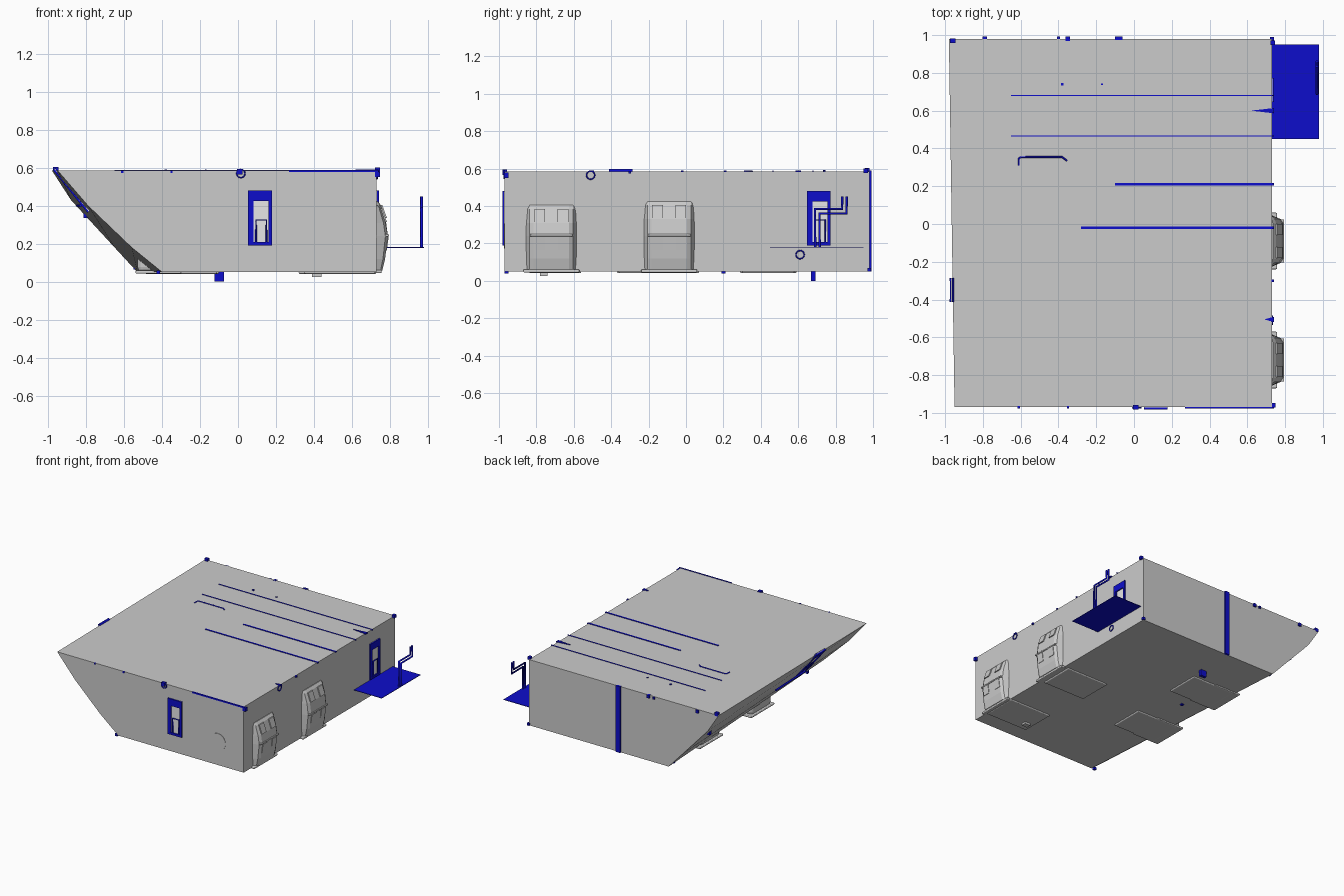
import bpy, bmesh, math
from mathutils import Vector, Matrix

if "Cube" in bpy.data.objects:
    bpy.data.objects.remove(bpy.data.objects["Cube"])


def material(name, rgb):
    m = bpy.data.materials.new(name)
    m.use_nodes = True
    m.diffuse_color = (*rgb, 1)
    m.node_tree.nodes["Principled BSDF"].inputs["Base Color"].default_value = (*rgb, 1)
    return m


GREY = material("hull grey", (0.6, 0.6, 0.6))
BLUE = material("fitting blue", (0.004, 0.004, 0.6))
PALE = material("window white", (0.9, 0.9, 0.9))


def finish(name, bm, mat):
    bmesh.ops.recalc_face_normals(bm, faces=bm.faces)
    me = bpy.data.meshes.new(name)
    bm.to_mesh(me)
    bm.free()
    me.materials.append(mat)
    ob = bpy.data.objects.new(name, me)
    bpy.context.collection.objects.link(ob)
    return ob


def box(name, x, y, z, mat=BLUE, bevel=0):
    """Box from (low, high) ranges on each axis."""
    bm = bmesh.new()
    bmesh.ops.create_cube(bm, size=1)
    for v in bm.verts:
        v.co = [(r[0] + r[1]) / 2 + c * (r[1] - r[0]) for r, c in zip((x, y, z), v.co)]
    ob = finish(name, bm, mat)
    if bevel:
        mod = ob.modifiers.new("Bevel", "BEVEL")
        mod.width, mod.segments = bevel, 3
    return ob


def loft(name, rings, mat):
    """Skin between matching closed rings and cap both ends."""
    bm = bmesh.new()
    loops = [[bm.verts.new(p) for p in ring] for ring in rings]
    for a, b in zip(loops, loops[1:]):
        for i in range(len(a)):
            j = (i + 1) % len(a)
            bm.faces.new((a[i], a[j], b[j], b[i]))
    bm.faces.new(loops[0])
    bm.faces.new(loops[-1])
    return finish(name, bm, mat)


def tube(name, points, radius, mat=BLUE, closed=False):
    cu = bpy.data.curves.new(name, "CURVE")
    cu.dimensions = "3D"
    cu.bevel_depth, cu.bevel_resolution, cu.use_fill_caps = radius, 1, True
    sp = cu.splines.new("POLY")
    sp.points.add(len(points) - 1)
    for p, co in zip(sp.points, points):
        p.co = (*co, 1)
    sp.use_cyclic_u = closed
    cu.materials.append(mat)
    ob = bpy.data.objects.new(name, cu)
    bpy.context.collection.objects.link(ob)
    return ob


def ring(name, center, normal_axis, r=0.022):
    u, v = [Vector(e) for i, e in enumerate(Matrix.Identity(3)) if i != normal_axis]
    pts = [Vector(center) + r * (math.cos(a) * u + math.sin(a) * v)
           for a in (k * math.tau / 16 for k in range(16))]
    tube(name, pts, 0.004, closed=True)


# Hull: a box whose -x side slopes inwards towards the floor
FLOOR, ROOF, SIDE, FRONT, BACK = 0.05, 0.585, 0.73, -0.97, 0.98
front_edge = [(-0.95, ROOF), (-0.79, 0.40), (-0.56, 0.18), (-0.40, FLOOR)]
back_edge = [(-0.98, ROOF), (-0.88, 0.43), (-0.65, 0.18), (-0.53, FLOOR)]
right_edge = [(SIDE, FLOOR), (SIDE, ROOF)]
loft("hull", [[(x, y, z) for x, z in edge + right_edge]
              for edge, y in ((front_edge, FRONT), (back_edge, BACK))], GREY)

# Round hatch on the front
bm = bmesh.new()
bmesh.ops.create_cone(bm, cap_ends=True, segments=32, radius1=0.068, radius2=0.068, depth=0.006,
                      matrix=Matrix.Translation((0.5, FRONT, 0.24)) @ Matrix.Rotation(math.pi / 2, 4, "X"))
finish("front_hatch", bm, GREY)

# Bulging pods on the +x side
pod_profile = [(0.70, 0.055), (0.76, 0.06), (0.775, 0.12), (0.79, 0.24), (0.778, 0.31),
               (0.752, 0.385), (0.735, 0.405), (0.70, 0.405)]
for n, (yc, lift) in enumerate(((-0.72, 0), (-0.09, 0.02))):
    rows = []
    for t, s in ((-1, 0.35), (-0.86, 0.85), (-0.7, 1), (0.7, 1), (0.86, 0.85), (1, 0.35)):
        rows.append([(0.70 + (x - 0.70) * s, yc + t * 0.135, z + lift * (z > 0.3))
                     for x, z in pod_profile])
    loft(f"pod_{n}", rows, GREY)
    box(f"pod_seam_{n}", (0.70, 0.795), (yc - 0.115, yc + 0.115), (0.237, 0.25), GREY, 0.004)
    box(f"pod_flange_{n}", (0.72, 0.757), (yc - 0.15, yc + 0.15), (0.045, 0.062), GREY, 0.006)
    for side in (-1, 1):
        y = yc + side * 0.062
        for level, (z0, z1, x0, x1) in enumerate(((0.165, 0.235, 0.781, 0.791),
                                                  (0.315 + lift, 0.385 + lift, 0.782, 0.757))):
            # Panels lie along the local slope of the pod
            loft(f"pod_panel_{n}_{level}_{side}",
                 [[(x + d, y + s * 0.029, z) for x, z, d in
                   ((x0, z0, -0.02), (x0, z0, 0.003), (x1, z1, 0.003), (x1, z1, -0.02))]
                  for s in (-1, 1)], GREY)

# Pod bases under the floor, and pods that break through the sloped side
for n, (x, y) in enumerate(((0.51, -0.07), (0.54, -0.70), (-0.29, 0.44), (-0.30, -0.22))):
    box(f"pod_base_{n}", (x - 0.19, x + 0.19), (y - 0.14, y + 0.14), (0.041, 0.06), GREY, 0.008)
    if x < 0:
        box(f"slope_pod_{n}", (-0.53, -0.3), (y - 0.13, y + 0.13), (0.048, 0.17), GREY, 0.03)
        box(f"slope_pod_rim_{n}", (-0.54, -0.3), (y - 0.15, y + 0.15), (0.042, 0.058), GREY, 0.006)
box("floor_wedge", (0.39, 0.44), (-0.78, -0.74), (0.025, 0.055), GREY)


def door(name, matrix):
    """Door frame in local xz, facing local -y."""
    w, h, t = 0.063, 0.145, 0.016
    parts = [box(name + "_glass", (-w, w), (-0.002, 0.002), (-h, h), PALE)]
    for s in (-1, 1):
        parts.append(box(f"{name}_jamb_{s}", sorted((s * w, s * (w - t))), (-0.012, 0.004), (-h, h)))
    parts.append(box(name + "_head", (-w, w), (-0.0115, 0.004), (h - 0.055, h)))
    parts.append(box(name + "_sill", (-w, w), (-0.0115, 0.004), (-h, -h + 0.018)))
    parts.append(box(name + "_bar", (-w, -w + 0.03), (-0.009, 0.003), (-h, h)))
    parts.append(tube(name + "_handle", [(-0.02, -0.006, -h), (-0.02, -0.006, -0.01),
                                         (0.035, -0.006, -0.01), (0.035, -0.006, -h)], 0.005))
    for p in parts:
        p.matrix_world = matrix


# Doors on the front, the +x side and the slope
door("front_door", Matrix.Translation((0.115, FRONT, 0.335)))
door("side_door", Matrix.Translation((SIDE, 0.71, 0.335)) @ Matrix.Rotation(math.pi / 2, 4, "Z"))
door("slope_door", Matrix.Translation((-0.875, -0.35, 0.483))
     @ Matrix.Rotation(math.radians(-39), 4, "Y") @ Matrix.Rotation(-math.pi / 2, 4, "Z"))
tube("slope_rail", [(-0.83, -0.35, 0.40), (-0.845, 0.05, 0.40)], 0.008)

# Landing and its double cranked rail
box("landing", (SIDE, 0.98), (0.45, 0.95), (0.178, 0.182))
for n, d in enumerate((0, 0.024)):
    tube(f"landing_rail_{n}", [(0.968, 0.69 + d, 0.18), (0.968, 0.69 + d, 0.385 - d),
                               (0.968, 0.835 + d, 0.385 - d), (0.968, 0.835 + d, 0.45)], 0.008)

# Roof lines and roof handle
for n, (x, y, w) in enumerate(((-0.65, 0.68, 0.003), (-0.65, 0.465, 0.003),
                               (-0.10, 0.21, 0.006), (-0.28, -0.02, 0.006))):
    box(f"roof_line_{n}", (x, SIDE + 0.01), (y - w, y + w), (ROOF - 0.004, ROOF + 0.004))
tube("roof_handle", [(-0.61, 0.31, ROOF), (-0.61, 0.345, ROOF), (-0.60, 0.354, ROOF),
                     (-0.38, 0.354, ROOF), (-0.355, 0.335, ROOF)], 0.005)
box("roof_front_strip", (0.27, 0.74), (FRONT - 0.006, FRONT + 0.002), (ROOF - 0.008, ROOF + 0.004))
box("back_post", (-0.10, -0.06), (BACK - 0.005, BACK + 0.012), (FLOOR, ROOF + 0.004))

# Pointed markers on the roof edge
for n, (x, y, length) in enumerate(((0.62, 0.60, 0.12), (0.69, -0.505, 0.05))):
    loft(f"roof_marker_{n}", [[(x, y, z), (x + length, y - 0.014, z), (x + length, y + 0.014, z)]
                              for z in (ROOF - 0.004, ROOF + 0.006)], BLUE)

# Rings
ring("front_ring", (0.015, FRONT - 0.003, 0.57), 1)
ring("side_ring_upper", (SIDE + 0.003, -0.51, 0.565), 0)
ring("side_ring_lower", (SIDE + 0.003, 0.61, 0.14), 0)

# Small pegs and clips around the edges
pegs = [(-0.10, 0.68, 0.025, 0.025), (-0.535, 0.93, 0.08, 0.015), (-0.96, 0.97, 0.59, 0.014),
        (-0.79, 0.98, 0.57, 0.012), (-0.40, 0.985, 0.575, 0.008), (-0.35, 0.98, 0.575, 0.012),
        (0.735, -0.96, 0.565, 0.014), (0.735, 0.96, 0.59, 0.012), (0.01, -0.97, 0.58, 0.015),
        (-0.61, -0.97, 0.58, 0.006), (-0.35, -0.97, 0.58, 0.006), (-0.42, -0.96, 0.05, 0.01),
        (-0.80, 0.85, 0.35, 0.015), (0.735, -0.30, 0.58, 0.007), (0.73, 0.98, 0.06, 0.01),
        (-0.38, 0.74, ROOF, 0.007), (-0.17, 0.74, ROOF, 0.005), (-0.30, 0.20, 0.05, 0.01)]
for n, (x, y, z, r) in enumerate(pegs):
    box(f"peg_{n}", (x - r, x + r), (y - min(r, 0.012), y + min(r, 0.012)), (z - r, z + r))
